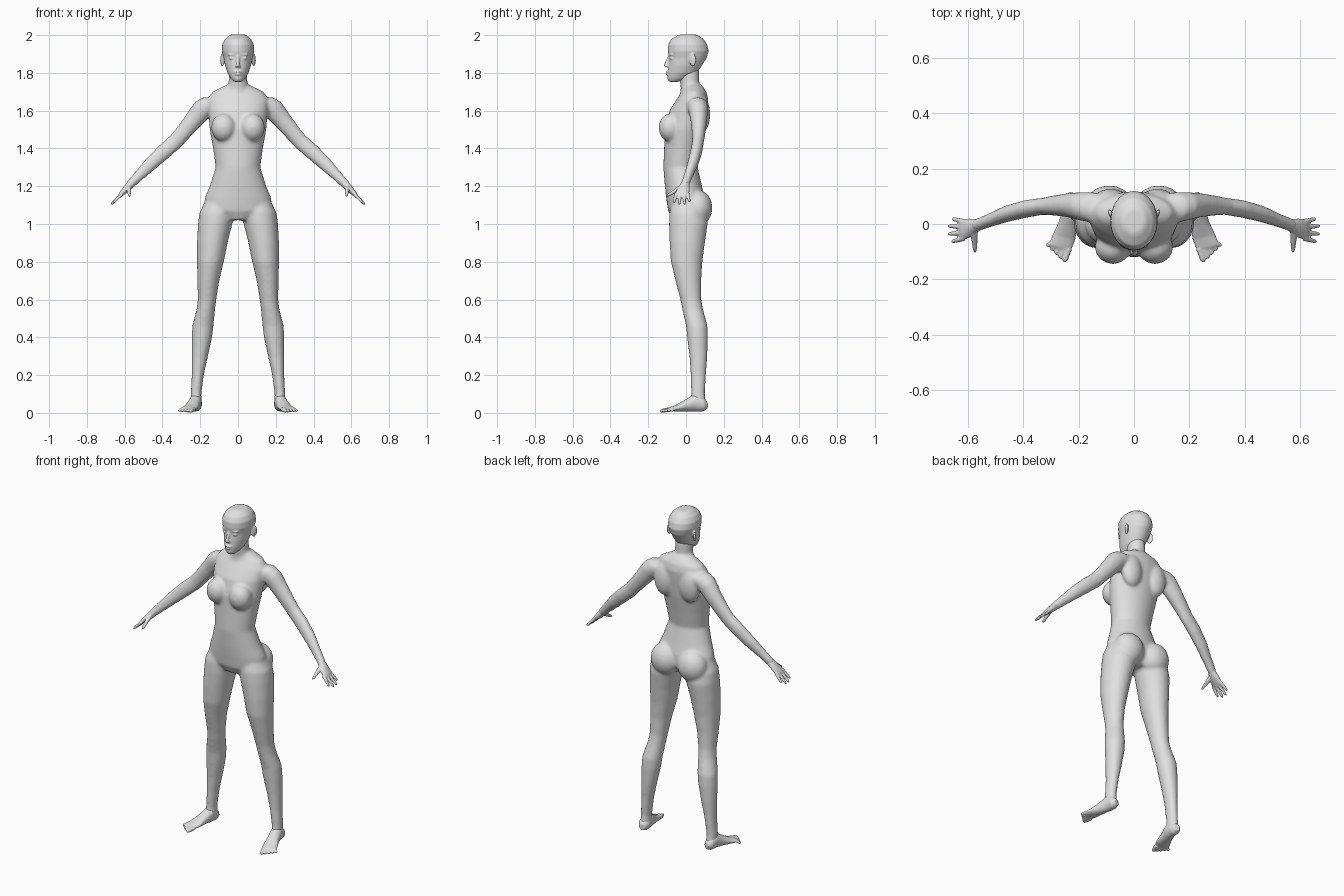
import bpy, bmesh, math
from mathutils import Vector, Matrix

skin = bpy.data.materials.new("plain_grey")
skin.diffuse_color = (0.75, 0.75, 0.75, 1)
X, Y, Z = Vector((1, 0, 0)), Vector((0, 1, 0)), Vector((0, 0, 1))


def loft(bm, rings, u, v, n=20):
    """Closed skin over elliptical rings (cx, cy, cz, radius_u, radius_v)."""
    loops = []
    for cx, cy, cz, a, b in rings:
        loops.append([bm.verts.new(Vector((cx, cy, cz))
                                   + u * (a * math.cos(math.tau * i / n))
                                   + v * (b * math.sin(math.tau * i / n))) for i in range(n)])
    for p, q in zip(loops, loops[1:]):
        for i in range(n):
            j = (i + 1) % n
            bm.faces.new((p[i], p[j], q[j], q[i]))
    bm.faces.new(loops[0])
    bm.faces.new(loops[-1])


def upright(bm, rows, n=24):
    """Vertical loft from rows (z, centre x, half width, front y, back y)."""
    loft(bm, [(cx, (f + b) / 2, z, hw, (b - f) / 2) for z, cx, hw, f, b in rows], X, Y, n)


def tube(bm, p, q, r0, r1):
    """Tapered digit with a rounded tip."""
    p, q = Vector(p), Vector(q)
    d = q - p
    u = d.cross(Z if abs(d.normalized().z) < 0.9 else X).normalized()
    v = d.cross(u).normalized()
    steps = ((0, r0), (0.45, (r0 + r1) / 2), (0.85, r1), (1, r1 * 0.5))
    loft(bm, [(*(p + d * t), r, r) for t, r in steps], u, v, 10)


def ball(bm, centre, radii, turn=0):
    m = Matrix.Translation(centre) @ Matrix.Rotation(turn, 4, 'Z') @ Matrix.Diagonal((*radii, 1))
    bmesh.ops.create_uvsphere(bm, u_segments=20, v_segments=12, radius=1, matrix=m)


def mirror(bm):
    """Copy everything built so far to the other side."""
    copy = bmesh.ops.duplicate(bm, geom=bm.verts[:] + bm.edges[:] + bm.faces[:])["geom"]
    for v in copy:
        if isinstance(v, bmesh.types.BMVert):
            v.co.x *= -1


def finish(bm, name, voxel, rounds):
    """Fuse the overlapping volumes into one smooth skin."""
    bmesh.ops.recalc_face_normals(bm, faces=bm.faces[:])
    mesh = bpy.data.meshes.new(name)
    bm.to_mesh(mesh)
    bm.free()
    mesh.materials.append(skin)
    obj = bpy.data.objects.new(name, mesh)
    bpy.context.collection.objects.link(obj)
    for poly in mesh.polygons:
        poly.use_smooth = True
    fuse = obj.modifiers.new("fuse", 'REMESH')
    fuse.mode = 'VOXEL'
    fuse.voxel_size = voxel
    fuse.use_smooth_shade = True
    relax = obj.modifiers.new("relax", 'SMOOTH')
    relax.factor = 0.5
    relax.iterations = rounds


# --- body: arms, legs, chest and hips on one side, mirrored, then the torso
bm = bmesh.new()
arm_u = Vector((0.707, 0, 0.707))
loft(bm, [(.09, .06, 1.645, .035, .045), (.15, .06, 1.63, .057, .055),
          (.19, .064, 1.605, .056, .052), (.235, .068, 1.55, .050, .044),
          (.285, .067, 1.49, .044, .037), (.33, .064, 1.437, .042, .031),
          (.39, .055, 1.385, .042, .032), (.46, .037, 1.32, .037, .030),
          (.52, .014, 1.26, .029, .025), (.575, -.006, 1.205, .023, .023)], arm_u, Y)
upright(bm, [(1.13, .10, .07, -.07, .08), (1.06, .112, .092, -.088, .105),
             (1.0, .121, .091, -.09, .115), (.9, .136, .081, -.087, .10),
             (.8, .146, .071, -.08, .087), (.7, .157, .058, -.056, .08),
             (.6, .164, .049, -.03, .081), (.55, .170, .049, -.02, .09),
             (.46, .186, .056, 0, .114), (.4, .191, .054, .006, .116),
             (.3, .202, .043, .018, .113), (.2, .213, .032, .025, .106),
             (.1, .222, .028, .027, .10), (.04, .222, .030, .02, .108)])
ball(bm, (.076, -.083, 1.51), (.066, .062, .075))      # breast
ball(bm, (.09, .062, 1.085), (.09, .078, .095))        # buttock
ball(bm, (.085, .082, 1.58), (.065, .046, .10))        # shoulder blade
mirror(bm)
upright(bm, [(1.02, 0, .08, -.07, .06), (1.07, 0, .185, -.095, .10),
             (1.14, 0, .175, -.105, .10), (1.2, 0, .15, -.112, .085),
             (1.3, 0, .118, -.12, .062), (1.4, 0, .132, -.116, .08),
             (1.5, 0, .150, -.112, .10), (1.6, 0, .158, -.088, .113),
             (1.66, 0, .162, -.05, .118), (1.70, 0, .135, -.024, .108),
             (1.735, 0, .065, -.012, .085)], 32)
upright(bm, [(1.66, 0, .08, -.035, .09), (1.72, 0, .058, -.028, .082),   # neck
             (1.75, 0, .050, -.032, .07), (1.82, 0, .046, -.04, .07)])
finish(bm, "body", .009, 5)

# --- head: skull and jaw, with ears, eyes, nose and lips
bm = bmesh.new()
ball(bm, (.084, .036, 1.868), (.008, .02, .034), -.4)  # ear
ball(bm, (.034, -.078, 1.878), (.015, .010, .007))     # eye
ball(bm, (.034, -.079, 1.897), (.021, .010, .006), .3)  # brow
ball(bm, (.009, -.100, 1.835), (.007, .009, .006))     # nostril
mirror(bm)
upright(bm, [(1.753, 0, .022, -.09, -.04), (1.768, 0, .037, -.099, .015),
             (1.80, 0, .056, -.098, .06), (1.84, 0, .069, -.094, .085),
             (1.88, 0, .077, -.090, .11), (1.915, 0, .086, -.096, .12),
             (1.95, 0, .084, -.094, .112), (1.978, 0, .070, -.08, .094),
             (1.998, 0, .047, -.045, .066), (2.003, 0, .035, -.03, .05)], 28)
tube(bm, (0, -.088, 1.89), (0, -.111, 1.832), .007, .010)
ball(bm, (0, -.097, 1.806), (.022, .010, .005))
ball(bm, (0, -.097, 1.793), (.018, .010, .006))
finish(bm, "head", .005, 2)

# --- hands: palm, four fingers and thumb
bm = bmesh.new()
loft(bm, [(.548, .002, 1.232, .020, .020), (.57, -.006, 1.208, .021, .024),
          (.595, -.014, 1.182, .018, .034), (.617, -.021, 1.160, .013, .038),
          (.628, -.023, 1.148, .009, .035)], arm_u, Y)
for y0, tip in ((.009, (.658, .019, 1.116)), (-.011, (.672, -.007, 1.103)),
                (-.032, (.672, -.036, 1.102)), (-.052, (.660, -.064, 1.112))):
    tube(bm, (.615, y0, 1.160), tip, .010, .0075)
tube(bm, (.578, -.025, 1.195), (.575, -.103, 1.147), .014, .008)
mirror(bm)
finish(bm, "hands", .004, 2)

# --- feet: turned slightly outward, with five toes each
bm = bmesh.new()
foot_u = Vector((0.96, 0.27, 0))
loft(bm, [(.217, .112, .038, .018, .018), (.221, .088, .046, .032, .038),
          (.226, .045, .054, .034, .046), (.238, 0, .040, .035, .032),
          (.253, -.048, .026, .042, .018), (.267, -.082, .020, .042, .011),
          (.270, -.09, .018, .038, .008)], foot_u, Z)
for i in range(5):
    t = i / 4
    tube(bm, (.236 + .064 * t, -.088 + .018 * t, .018),
         (.252 + .064 * t, -.137 + .047 * t + .012 * t * t, .010),
         .0125 - .004 * t, .0105 - .003 * t)
mirror(bm)
finish(bm, "feet", .004, 2)
